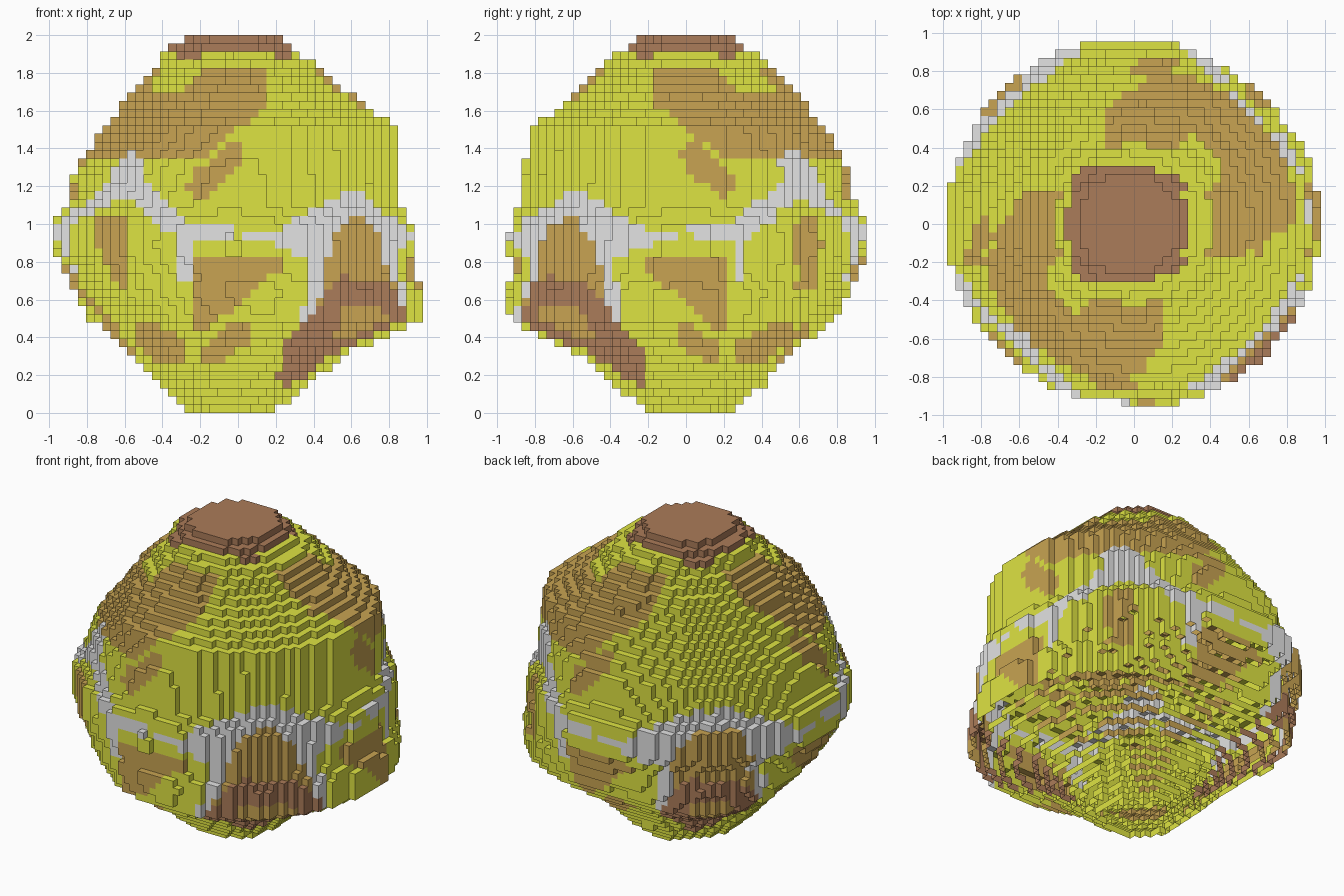
import bpy, math

if "Cube" in bpy.data.objects:
    bpy.data.objects.remove(bpy.data.objects["Cube"])

H = 2 / 46                      # block size
NX, NY, NZ = 45, 44, 46
YELLOW, TAN, BROWN, GREY = range(4)

# Radius profiles (height, radius): bulging side and round side
SIDE_A = [(0, .18), (.14, .36), (.32, .58), (.42, .82), (.5, .97), (.66, .97), (.72, .93), (1, .92),
          (1.1, .86), (1.5, .85), (1.72, .55), (1.93, .33), (2, .25)]
SIDE_B = [(0, .24), (.13, .41), (.3, .54), (.6, .82), (.86, .98), (1.02, .98), (1.1, .91),
          (1.3, .86), (1.5, .71), (1.7, .57), (1.93, .33), (2, .25)]

# Outlines of the larger painted patches on one side (u across, z up)
UPPER_BAND = [(-.15, 1.84), (.17, 1.84), (.18, 1.65), (-.18, 1.36), (-.9, 1.36), (-.9, 1.71), (-.3, 1.71)]
WEDGE = [(-.23, .83), (.22, .83), (.22, .76), (-.15, .45), (-.23, .45)]
HOOD = [(.17, .95), (.58, 1.17), (.8, 1.06), (.8, .5), (.34, .5), (.4, .82), (.2, .87)]
PANEL = [(.43, .5), (.46, .75), (.53, .95), (.6, 1.04), (.8, 1.04), (.8, .5)]
RING = [(.23, .13), (.36, .13), (.55, .32), (.8, .34), (.8, .7), (.56, .72), (.38, .5), (.23, .33)]
RING_HOLE = [(.5, .4), (.58, .57), (.8, .57), (.8, .38)]


def lookup(profile, z):
    for (z0, r0), (z1, r1) in zip(profile, profile[1:]):
        if z <= z1:
            return r0 + (r1 - r0) * (z - z0) / (z1 - z0)


def inside(poly, u, z):
    hit = False
    for (a, b), (c, d) in zip(poly, poly[1:] + poly[:1]):
        if (b > z) != (d > z) and u < a + (c - a) * (z - b) / (d - b):
            hit = not hit
    return hit


def stroke(u, z, a, b, c, d, w):
    """True within w of the segment (a, b)-(c, d)."""
    t = ((u - a) * (c - a) + (z - b) * (d - b)) / ((c - a) ** 2 + (d - b) ** 2)
    t = min(1, max(0, t))
    return math.hypot(u - a - t * (c - a), z - b - t * (d - b)) < w


def paint(u, z):
    # cap
    if z > 1.9 or (z > 1.87 and abs(u) > .2):
        return BROWN
    # bulging corner: ring, panel, grey hood
    if inside(RING_HOLE, u, z):
        return TAN
    if inside(RING, u, z):
        return BROWN
    if inside(PANEL, u, z):
        return TAN
    if inside(HOOD, u, z) or stroke(u, z, .07, .94, .2, .94, .035):
        return GREY
    # plain corner: panel and grey arch
    if u < -.6 and .64 < z < 1.04:
        return TAN
    if (stroke(u, z, -.7, 1.29, -.6, 1.29, .09) or stroke(u, z, -.58, 1.2, -.33, .99, .06)
            or stroke(u, z, -.33, .98, -.06, .96, .045) or stroke(u, z, -.3, .95, -.29, .71, .035)):
        return GREY
    # patches
    if (inside(UPPER_BAND, u, z) or inside(WEDGE, u, z) or stroke(u, z, -.2, 1.21, -.04, 1.36, .07)
            or stroke(u, z, -.13, .32, 0, .41, .065) or stroke(u, z, -.52, .4, -.35, .33, .08)):
        return TAN
    return YELLOW


def centre(i, j, k):
    return (i - (NX - 1) / 2) * H, (j - (NY - 1) / 2) * H, (k + .5) * H


def colour(x, y, z, r):
    s = r / math.hypot(x, y) if x or y else 1
    x, y = x * s, y * s
    # fold all four sides onto the front
    if abs(x) > abs(y):
        return paint(-y if x > 0 else y, z)
    return paint(x if y < 0 else -x, z)


# Fill the block grid
blocks = {}
for k in range(NZ):
    z = (k + .5) * H
    ra, rb = lookup(SIDE_A, z), lookup(SIDE_B, z)
    shift = -.03 if z > 1.85 else 0
    for i in range(NX):
        for j in range(NY):
            x, y, _ = centre(i, j, k)
            turn = math.atan2(y, x)
            w = min(1, max(0, .5 + .7 * math.cos(turn + math.radians(25))))
            if z < .75:          # second, smaller bulge at the back left
                w = max(w, .8 * max(0, math.cos(turn - math.radians(135))) ** 6)
            r = ra * w + rb * (1 - w)
            if math.hypot(x - shift, y) <= r:
                blocks[i, j, k] = r

# Outer faces of the blocks (undersides stay open)
index, verts, faces, mats = {}, [], [], []
for cell, r in blocks.items():
    for axis in range(3):
        for side in (0, 1):
            near = list(cell)
            near[axis] += 2 * side - 1
            if tuple(near) in blocks or (axis == 2 and side == 0):
                continue
            face = []
            for p, q in ((0, 0), (1, 0), (1, 1), (0, 1)):
                key = list(cell)
                key[axis] += side
                key[(axis + 1) % 3] += p
                key[(axis + 2) % 3] += q
                key = tuple(key)
                if key not in index:
                    index[key] = len(verts)
                    verts.append(((key[0] - NX / 2) * H, (key[1] - NY / 2) * H, key[2] * H))
                face.append(index[key])
            faces.append(face if side else face[::-1])
            # flat tops of the cap are brown all over
            mats.append(colour(*centre(*cell), r))

mesh = bpy.data.meshes.new("blocky_body")
mesh.from_pydata(verts, [], faces)
for name, rgb in (("yellow green", (.73, .77, .055)), ("tan", (.58, .37, .085)),
                  ("reddish brown", (.41, .2, .1)), ("light grey", (.77, .77, .77))):
    m = bpy.data.materials.new(name)
    m.diffuse_color = (*rgb, 1)
    m.use_nodes = True
    m.node_tree.nodes["Principled BSDF"].inputs["Base Color"].default_value = m.diffuse_color
    mesh.materials.append(m)
mesh.polygons.foreach_set("material_index", mats)
mesh.update()
bpy.context.collection.objects.link(bpy.data.objects.new("blocky_body", mesh))
